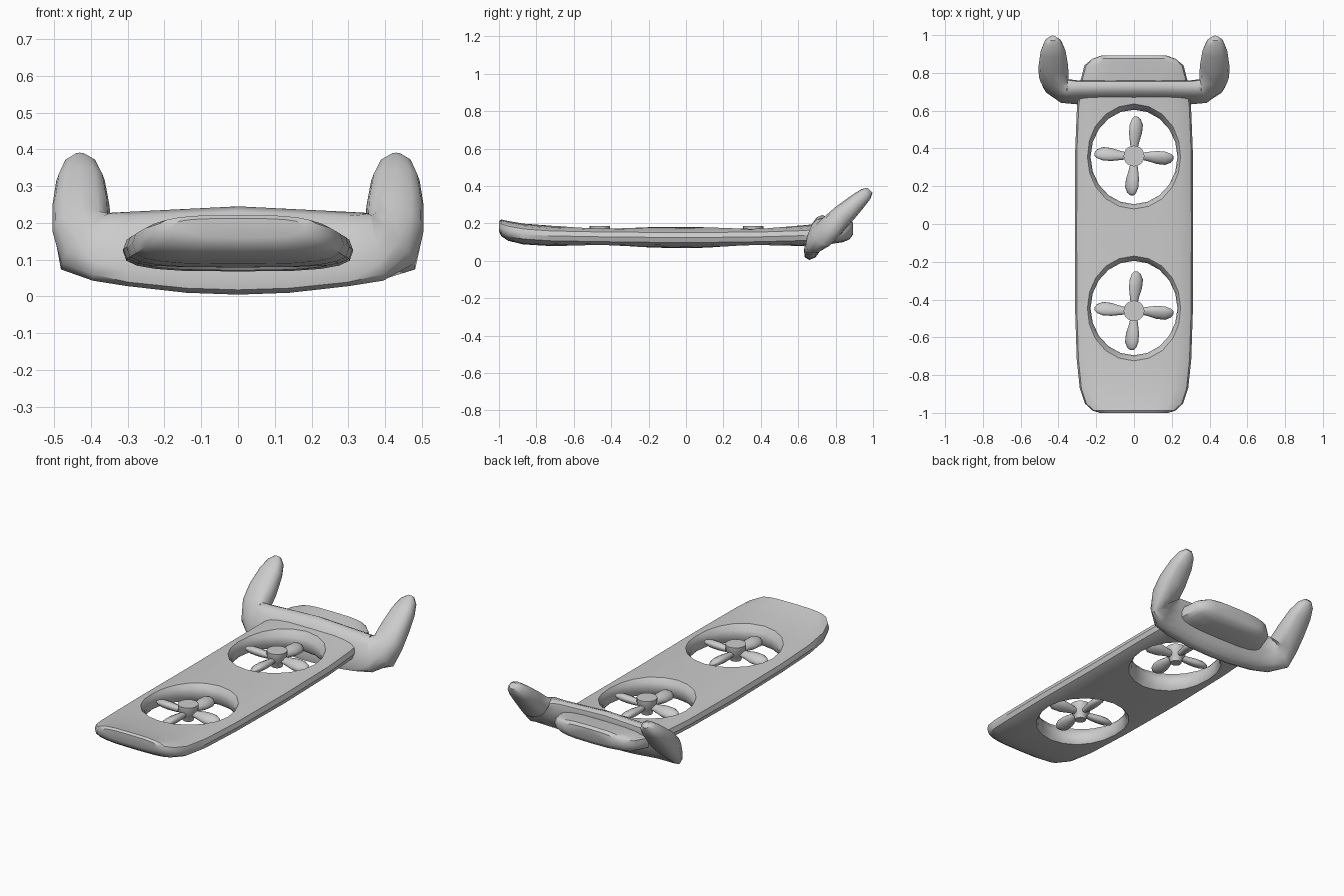
import bpy, bmesh, math
from mathutils import Vector, Matrix

if "Cube" in bpy.data.objects:
    bpy.data.objects.remove(bpy.data.objects["Cube"])


def loft(name, rings, angle=40):
    """Skin a list of equal-length rings and cap both ends."""
    bm = bmesh.new()
    vs = [[bm.verts.new(p) for p in r] for r in rings]
    n = len(rings[0])
    for a, b in zip(vs, vs[1:]):
        for i in range(n):
            j = (i + 1) % n
            bm.faces.new((a[i], a[j], b[j], b[i]))
    bm.faces.new(vs[0][::-1])
    bm.faces.new(vs[-1])
    bmesh.ops.recalc_face_normals(bm, faces=bm.faces)
    me = bpy.data.meshes.new(name)
    bm.to_mesh(me)
    bm.free()
    ob = bpy.data.objects.new(name, me)
    bpy.context.collection.objects.link(ob)
    smooth(ob, angle)
    return ob


def smooth(ob, angle):
    bpy.ops.object.select_all(action='DESELECT')
    ob.select_set(True)
    bpy.context.view_layer.objects.active = ob
    bpy.ops.object.shade_smooth_by_angle(angle=math.radians(angle))


def ring(c, u, v, n=12, p=1.0):
    """Closed section around c spanned by u and v; p < 1 squares it off."""
    c, u, v = Vector(c), Vector(u), Vector(v)
    pw = lambda t: math.copysign(abs(t) ** p, t) if abs(t) > 1e-6 else 0.0
    return [c + u * pw(math.cos(2 * math.pi * i / n)) + v * pw(math.sin(2 * math.pi * i / n))
            for i in range(n)]


HOLES = ((0.355, 0.36), (-0.445, -0.46))     # hole centre, rotor centre (y)

# board: y, half width, bottom z, top z
stations = [(-1.0, .18, .16, .212), (-.988, .22, .132, .221), (-.95, .26, .107, .213),
            (-.87, .287, .088, .199), (-.72, .303, .079, .188), (-.45, .312, .075, .182),
            (0, .313, .068, .180), (.4, .311, .075, .182), (.62, .302, .08, .19),
            (.76, .283, .088, .202), (.84, .262, .100, .213), (.875, .22, .115, .216),
            (.892, .17, .14, .205)]
board = loft("board", [ring((0, y, (a + b) / 2), (w, 0, 0), (0, 0, (b - a) / 2), 20, 0.62)
                       for y, w, a, b in stations])

# rotor openings with softened rims
for k, (hy, _) in enumerate(HOLES):
    rim = [(.0, 1.2), (.07, 1.1), (.095, 1.02), (.13, 1), (.155, 1.02), (.18, 1.1), (.3, 1.35)]
    cutter = loft("opening_cutter", [ring((0, hy, z), (.23 * s, 0, 0), (0, .25 * s, 0), 20)
                                     for z, s in rim])
    mod = board.modifiers.new("opening", 'BOOLEAN')
    mod.object = cutter
    mod.operation = 'DIFFERENCE'
    mod.solver = 'EXACT'
    bpy.context.view_layer.objects.active = board
    bpy.ops.object.modifier_apply(modifier=mod.name)
    bpy.data.objects.remove(cutter, do_unlink=True)
smooth(board, 35)

# crossbar sweeping up into two horns: centre, section axes
half = [((0, .695, .125), (0, .035, .12), (0, .05, 0)),
        ((.14, .695, .124), (0, .035, .114), (0, .05, 0)),
        ((.30, .697, .129), (0, .033, .101), (0, .05, 0)),
        ((.375, .705, .135), (-.02, .030, .092), (0, .052, -.012)),
        ((.415, .735, .15), (-.065, .015, .060), (.015, .046, -.040)),
        ((.425, .78, .185), (-.079, .0, .01), (0, .046, -.046)),
        ((.427, .84, .245), (-.078, 0, 0), (0, .042, -.042)),
        ((.428, .915, .315), (-.066, 0, 0), (0, .033, -.033)),
        ((.429, .962, .358), (-.045, 0, 0), (0, .025, -.025)),
        ((.430, .984, .378), (-.018, 0, 0), (0, .013, -.013))]
flip = lambda p: (-p[0], p[1], p[2])
left = [tuple(map(flip, s)) for s in half[:0:-1]]
loft("horned_bar", [ring(c, u, v, 12, 0.8) for c, u, v in left + half], 50)

# rotors: tapered hub and four twisted paddle blades
blade = [(.03, 0, .018, .014), (.075, .003, .027, .02), (.12, .008, .038, .023),
         (.165, .012, .039, .022), (.195, .012, .026, .014), (.208, .010, .010, .006)]
for name, (_, cy) in zip(("rear", "front"), HOLES):
    hub = [(.095, .03), (.125, .038), (.15, .054), (.187, .055)]
    loft(name + "_rotor_hub", [ring((0, cy, z), (r, 0, 0), (0, r, 0), 20) for z, r in hub])
    for i in range(4):
        turn = Matrix.Rotation(i * math.pi / 2, 4, 'Z')
        base = Matrix.Translation((0, cy, .14)) @ turn
        tw = math.radians(25)
        rings = []
        for r, off, w, t in blade:
            sec = ring((r, -off, 0), (0, w * math.cos(tw), w * math.sin(tw)),
                       (0, -t * math.sin(tw), t * math.cos(tw)), 10)
            rings.append([base @ p for p in sec])
        loft(f"{name}_rotor_blade_{i + 1}", rings, 60)
